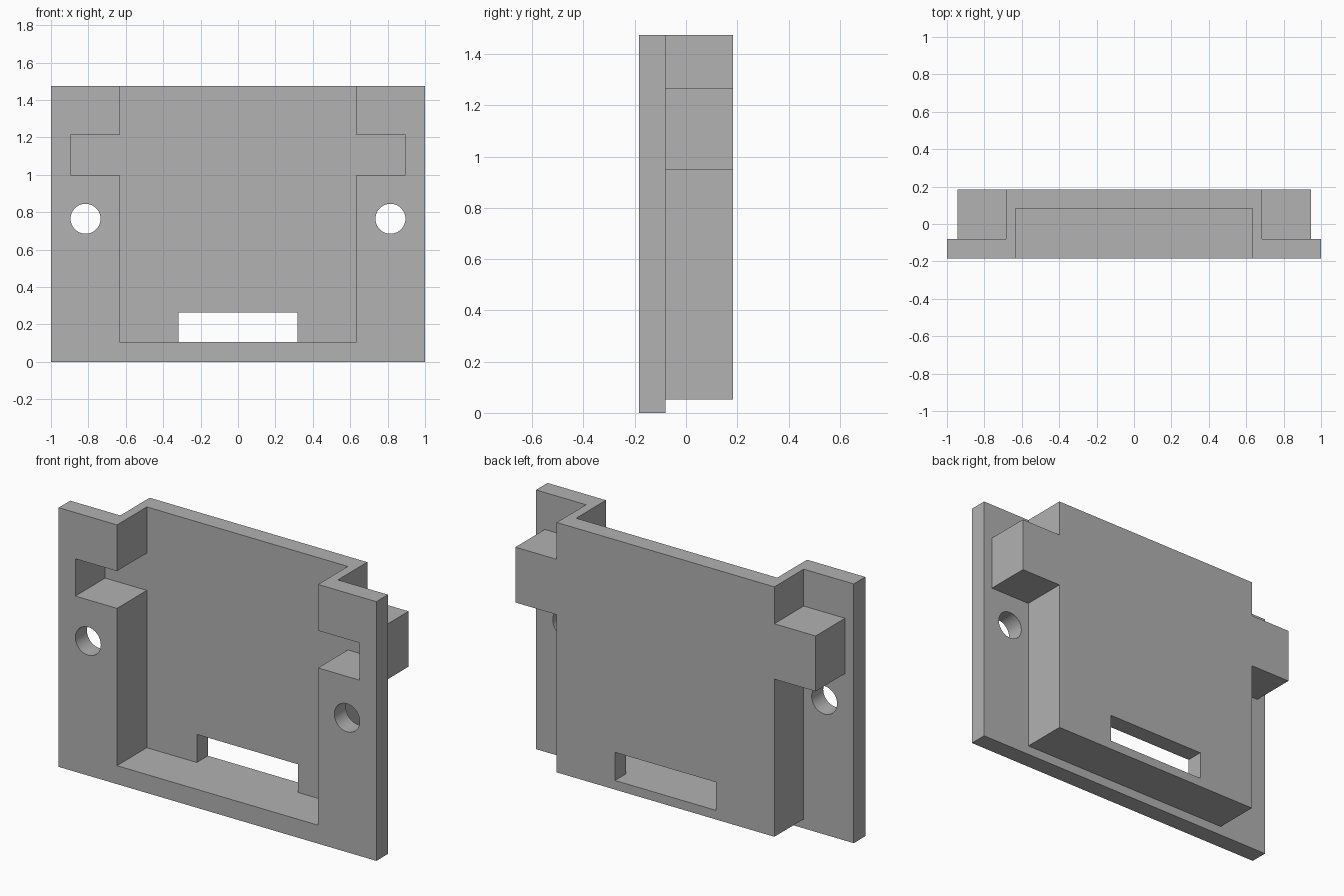
import bpy
import bmesh
import math
from mathutils import Matrix

if "Cube" in bpy.data.objects:
    bpy.data.objects.remove(bpy.data.objects["Cube"])

TOP = 1.475
FRONT, PLATE_BACK, CAVITY_BACK, BACK = -0.184, -0.08, 0.084, 0.184

grey = bpy.data.materials.new("plain grey")
grey.use_nodes = True
colour = (0.445, 0.445, 0.445, 1)
grey.diffuse_color = colour
grey.node_tree.nodes["Principled BSDF"].inputs["Base Color"].default_value = colour


def finish(name, bm):
    bmesh.ops.recalc_face_normals(bm, faces=bm.faces)
    mesh = bpy.data.meshes.new(name)
    bm.to_mesh(mesh)
    bm.free()
    mesh.materials.append(grey)
    obj = bpy.data.objects.new(name, mesh)
    bpy.context.collection.objects.link(obj)
    return obj


def extrude_outline(name, half, y0, y1):
    """Mirror a right-hand (x, z) outline and extrude it along y."""
    outline = half + [(-x, z) for x, z in reversed(half)]
    bm = bmesh.new()
    face = bm.faces.new([bm.verts.new((x, y0, z)) for x, z in outline])
    moved = bmesh.ops.extrude_face_region(bm, geom=[face])["geom"]
    verts = [v for v in moved if isinstance(v, bmesh.types.BMVert)]
    bmesh.ops.translate(bm, verts=verts, vec=(0, y1 - y0, 0))
    return finish(name, bm)


def eared(width, ear, bottom, ear_low, ear_high, top):
    """Half outline of a box with a side ear."""
    return [(width, bottom), (width, ear_low), (ear, ear_low),
            (ear, ear_high), (width, ear_high), (width, top)]


def boolean(target, tool, operation):
    mod = target.modifiers.new(tool.name, 'BOOLEAN')
    mod.operation = operation
    mod.solver = 'EXACT'
    mod.object = tool
    bpy.context.view_layer.objects.active = target
    bpy.ops.object.modifier_apply(modifier=mod.name)
    bpy.data.objects.remove(tool)


# Flange plate joined to the raised housing with its side ears
housing = extrude_outline("mounting_housing", [(1, 0), (1, TOP)], FRONT, PLATE_BACK)
shell = extrude_outline("housing_shell", eared(0.685, 0.945, 0.053, 0.95, 1.265, TOP),
                        -0.13, BACK)
boolean(housing, shell, 'UNION')

# Open-topped cavity with ear pockets
cavity = extrude_outline("cavity_cutter", eared(0.633, 0.895, 0.105, 1.0, 1.212, 1.7),
                         -0.3, CAVITY_BACK)
boolean(housing, cavity, 'DIFFERENCE')

# Cable slot in the back wall, level with the cavity floor
slot = extrude_outline("slot_cutter", [(0.318, 0.105), (0.318, 0.265)], 0, 0.3)
boolean(housing, slot, 'DIFFERENCE')

# Screw holes through the flanges
for side in (-1, 1):
    bm = bmesh.new()
    bmesh.ops.create_cone(bm, cap_ends=True, segments=48, radius1=0.08, radius2=0.08,
                          depth=0.3, matrix=Matrix.Translation((side * 0.815, -0.13, 0.765))
                          @ Matrix.Rotation(math.pi / 2, 4, 'X'))
    boolean(housing, finish("hole_cutter", bm), 'DIFFERENCE')

# Smooth hole walls, crisp edges elsewhere
bpy.ops.object.select_all(action='DESELECT')
housing.select_set(True)
bpy.context.view_layer.objects.active = housing
bpy.ops.object.shade_smooth_by_angle(angle=math.radians(30))
